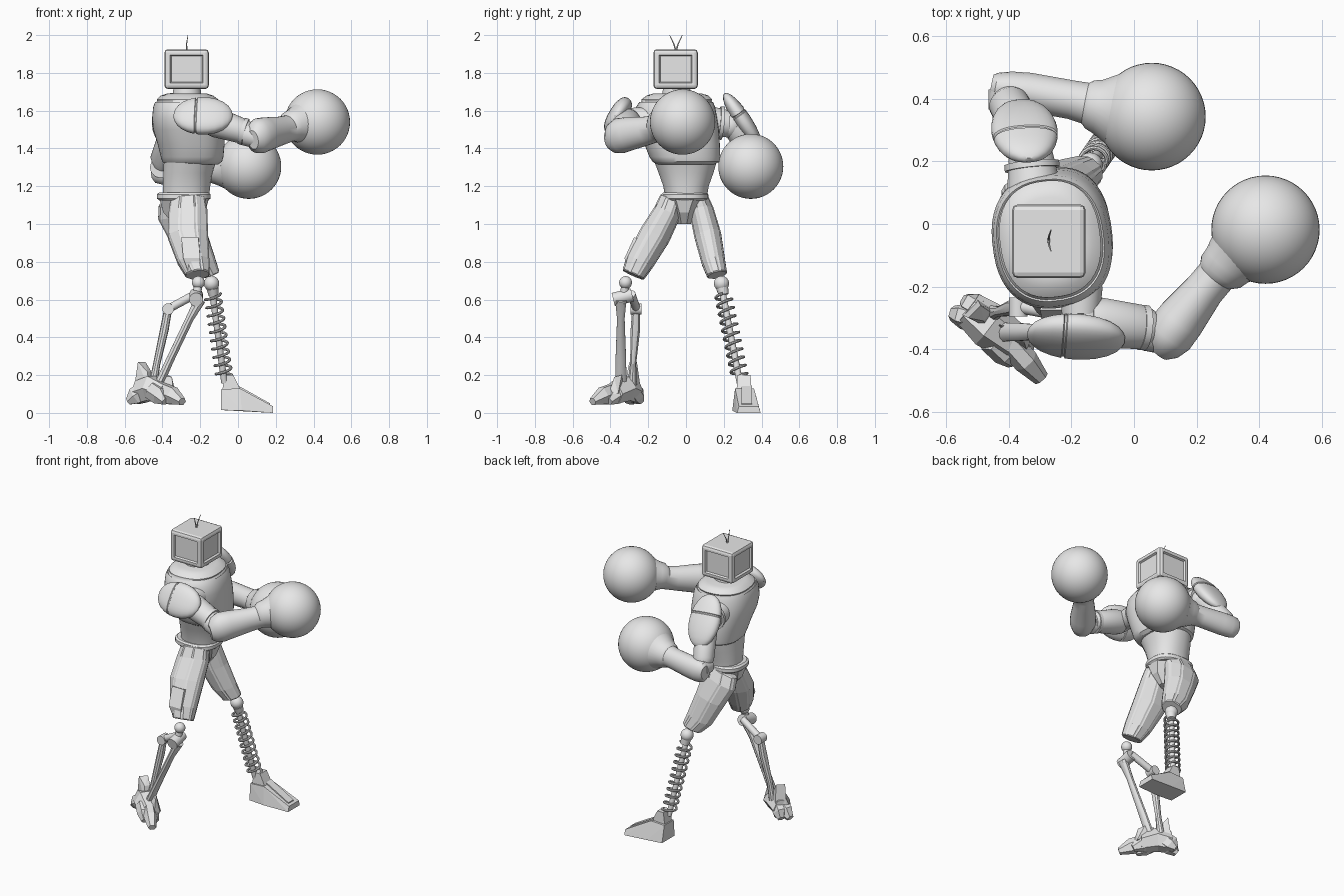
import bpy, bmesh, math
from mathutils import Vector as V

cube = bpy.data.objects.get("Cube")
if cube:
    bpy.data.objects.remove(cube, do_unlink=True)

grey = bpy.data.materials.new("light grey")
grey.use_nodes = True
grey.diffuse_color = (0.8, 0.8, 0.8, 1)
grey.node_tree.nodes["Principled BSDF"].inputs["Base Color"].default_value = (0.8, 0.8, 0.8, 1)
UP, FWD, SIDE = V((0, 0, 1)), V((1, 0, 0)), V((0, 1, 0))


def finish(name, bm, smooth=True):
    bmesh.ops.recalc_face_normals(bm, faces=bm.faces[:])
    me = bpy.data.meshes.new(name)
    bm.to_mesh(me)
    bm.free()
    ob = bpy.data.objects.new(name, me)
    bpy.context.collection.objects.link(ob)
    me.materials.append(grey)
    if smooth:
        bpy.ops.object.select_all(action='DESELECT')
        ob.select_set(True)
        bpy.context.view_layer.objects.active = ob
        bpy.ops.object.shade_smooth_by_angle(angle=math.radians(35))
    return ob


def loft(name, rings, ref=FWD, axis=None, sides=28, power=1.0, smooth=True, panel=0):
    """Skin rings (x, y, z, half-width along ref, half-width across); panel raises long planks."""
    axis = axis or (V(rings[-1][:3]) - V(rings[0][:3])).normalized()
    u = (ref - axis * ref.dot(axis)).normalized()
    w = axis.cross(u)
    bm = bmesh.new()
    loops = []
    grow = 1 / math.cos(math.pi / sides)
    for x, y, z, a, b in rings:
        loop = []
        for i in range(sides):
            t = math.tau * (i + 0.5) / sides
            c, s = math.cos(t), math.sin(t)
            c = math.copysign(abs(c) ** power, c) * a * grow
            s = math.copysign(abs(s) ** power, s) * b * grow
            loop.append(bm.verts.new(V((x, y, z)) + u * c + w * s))
        loops.append(loop)
    walls = []
    for p, q in zip(loops, loops[1:]):
        for i in range(sides):
            j = (i + 1) % sides
            walls.append(bm.faces.new((p[i], p[j], q[j], q[i])))
    bm.faces.new(loops[0][::-1])
    bm.faces.new(loops[-1])
    if panel:
        bmesh.ops.recalc_face_normals(bm, faces=bm.faces[:])
        for i in range(sides):
            bmesh.ops.inset_region(bm, faces=walls[i::sides], thickness=panel, depth=panel * 0.6)
    return finish(name, bm, smooth)


def rod(name, a, b, r0, r1=None, **kw):
    r1 = r1 or r0
    d = (V(b) - V(a)).normalized()
    kw.setdefault("ref", SIDE if abs(d.y) < 0.7 else UP)
    return loft(name, [(*a, r0, r0), (*b, r1, r1)], **kw)


def ball(name, centre, r, seg=20):
    bm = bmesh.new()
    bmesh.ops.create_uvsphere(bm, u_segments=seg * 2, v_segments=seg, radius=r)
    bmesh.ops.translate(bm, verts=bm.verts[:], vec=V(centre))
    return finish(name, bm)


def shell(name, a, b, wide, thick, ref):
    """Rounded armour pad with one groove across it."""
    rings = []
    for t in (0, .02, .07, .15, .25, .36, .37, .39, .40, .5, .6, .72, .84, .93, .98, 1):
        r = max(0.15, (1 - (2 * t - 1) ** 2) ** 0.45)
        r *= 0.93 if t in (.37, .39) else 1
        rings.append((*V(a).lerp(V(b), t), wide * r, thick * r))
    return loft(name, rings, ref=ref, power=0.85)


def hull(name, pts):
    bm = bmesh.new()
    for p in pts:
        bm.verts.new(p)
    bmesh.ops.convex_hull(bm, input=bm.verts[:])
    return finish(name, bm, False)


# Head: chamfered box with framed, recessed side panels
bm = bmesh.new()
bmesh.ops.create_cube(bm, size=1)
bmesh.ops.scale(bm, verts=bm.verts[:], vec=(0.235, 0.235, 0.21))
bmesh.ops.bevel(bm, geom=bm.edges[:], offset=0.018, segments=2, profile=0.5, affect='EDGES')
sides = [f for f in bm.faces if f.calc_area() > 0.02 and abs(f.normal.z) < 0.1]
bmesh.ops.inset_individual(bm, faces=sides, thickness=0.018, depth=0)
bmesh.ops.inset_individual(bm, faces=sides, thickness=0.008, depth=-0.012)
bmesh.ops.translate(bm, verts=bm.verts[:], vec=(-0.272, -0.055, 1.82))
finish("head", bm, False)
for s in (-1, 1):
    y = -0.053
    loft("antenna", [(-.272, y, 1.915, .004, .004), (-.272, y + s * .012, 1.955, .003, .003),
                     (-.265, y + s * .034, 2.0, .0015, .0015)], axis=UP, sides=6)
rod("neck", (-.27, -.05, 1.62), (-.27, -.05, 1.73), .085, .07)

# Torso, turned slightly, with a groove marking the collar
loft("chest", [(-.245, -.002, 1.315, .138, .152), (-.243, 0, 1.33, .156, .176),
               (-.243, -.006, 1.355, .163, .186), (-.248, -.02, 1.42, .174, .198),
               (-.258, -.04, 1.50, .188, .212), (-.262, -.053, 1.56, .19, .216),
               (-.264, -.055, 1.62, .182, .208), (-.267, -.052, 1.645, .17, .194),
               (-.267, -.052, 1.641, .165, .189), (-.268, -.05, 1.652, .158, .184),
               (-.268, -.048, 1.66, .16, .186), (-.27, -.045, 1.68, .136, .163),
               (-.27, -.045, 1.69, .105, .13)],
     axis=UP, ref=V((math.cos(.13), math.sin(.13), 0)), sides=48, power=0.84)
loft("waist", [(-.275, 0, 1.15, .122, .112), (-.272, 0, 1.2, .125, .12),
               (-.265, 0, 1.27, .13, .145), (-.252, -.003, 1.34, .14, .168)], axis=UP, power=0.9)
loft("belt", [(-.287, -.006, 1.125, .13, .115), (-.287, -.006, 1.135, .142, .124),
              (-.287, -.006, 1.157, .142, .124), (-.287, -.006, 1.167, .13, .115)], axis=UP, power=0.8)
loft("pelvis", [(-.28, -.01, 1.0, .06, .035), (-.285, -.01, 1.06, .11, .06),
                (-.285, -.008, 1.13, .13, .11)], axis=UP, sides=8, smooth=False)

# Right arm, punching forward
rod("right_shoulder_joint", (-.17, -.2, 1.55), (-.17, -.29, 1.555), .07, .06)
ball("right_shoulder_ball", (-.16, -.31, 1.55), .065)
shell("right_shoulder_pad", (-.34, -.35, 1.575), (-.03, -.37, 1.57), .108, .05, V((0, .5, .86)))
loft("right_upper_arm", [(-.15, -.31, 1.545, .07, .07), (-.11, -.315, 1.535, .078, .08),
                         (.03, -.33, 1.49, .066, .07), (.055, -.335, 1.48, .058, .06)], ref=UP)
rod("right_elbow_ring", (.02, -.33, 1.493), (.04, -.332, 1.487), .072)
loft("right_forearm", [(.08, -.41, 1.445, .05, .035), (.09, -.385, 1.455, .08, .065),
                       (.115, -.35, 1.467, .094, .08), (.15, -.305, 1.477, .089, .078),
                       (.225, -.21, 1.493, .076, .064), (.262, -.166, 1.503, .072, .064),
                       (.278, -.152, 1.518, .08, .08), (.30, -.13, 1.522, .088, .086),
                       (.34, -.095, 1.53, .112, .108)], ref=UP)
rod("right_elbow_hinge", (.04, -.345, 1.475), (.12, -.36, 1.455), .06)
ball("right_glove", (.42, -.018, 1.54), .173, 24)

# Left arm, drawn back
rod("left_shoulder_joint", (-.32, .12, 1.54), (-.33, .225, 1.53), .085, .07)
rod("left_shoulder_disc", (-.325, .175, 1.535), (-.327, .195, 1.533), .088)
ball("left_shoulder_ball", (-.335, .235, 1.52), .065)
shell("left_shoulder_pad", (-.335, .205, 1.69), (-.365, .39, 1.415), .105, .045, FWD)
loft("left_upper_arm", [(-.335, .25, 1.52, .06, .06), (-.35, .285, 1.48, .068, .068),
                        (-.40, .385, 1.34, .065, .062), (-.405, .4, 1.31, .05, .05)])
rod("left_elbow_hinge", (-.41, .365, 1.30), (-.41, .43, 1.30), .055)
loft("left_forearm", [(-.455, .44, 1.285, .045, .038), (-.44, .438, 1.283, .065, .046),
                      (-.40, .432, 1.28, .072, .056), (-.34, .422, 1.283, .072, .062),
                      (-.20, .397, 1.29, .066, .062), (-.155, .386, 1.293, .068, .066),
                      (-.142, .382, 1.295, .078, .078), (-.115, .375, 1.295, .087, .087),
                      (-.07, .367, 1.3, .113, .113)], ref=UP)
ball("left_glove", (.057, .343, 1.305), .172, 24)

# Thighs: faceted, with long raised planks
loft("right_thigh", [(-.265, -.075, 1.13, .085, .06), (-.265, -.10, 1.06, .098, .068),
                     (-.265, -.165, .94, .101, .078), (-.235, -.245, .80, .078, .07),
                     (-.213, -.28, .73, .058, .056)], axis=V((.1, -.45, -1)).normalized(),
     sides=8, smooth=False, panel=.009)
loft("left_thigh", [(-.31, .06, 1.13, .108, .053), (-.31, .085, 1.06, .112, .06),
                    (-.265, .115, .94, .094, .066), (-.205, .145, .80, .08, .057),
                    (-.16, .165, .73, .058, .048)], axis=V((.3, .25, -1)).normalized(),
     sides=8, smooth=False, panel=.009)
hull("right_thigh_guard", [(-.30, -.275, .93), (-.21, -.275, .93), (-.29, -.325, .82), (-.2, -.325, .82),
                           (-.29, -.2, .9), (-.2, -.2, .9), (-.265, -.315, .75), (-.2, -.315, .75)])

# Right lower leg: knee, hinge, twin struts
ball("right_knee", (-.21, -.32, .69), .034)
rod("right_knee_stem", (-.21, -.32, .68), (-.22, -.33, .61), .022)
rod("right_knee_hinge", (-.222, -.385, .60), (-.222, -.285, .625), .036)
rod("right_rear_link", (-.222, -.29, .63), (-.37, -.262, .55), .022)
rod("right_rear_hinge", (-.37, -.295, .55), (-.37, -.235, .55), .03)
loft("right_front_strut", [(-.2, -.345, .6, .03, .028), (-.255, -.345, .5, .02, .02),
                           (-.36, -.345, .28, .028, .02), (-.415, -.345, .16, .03, .022)], ref=SIDE, sides=10)
loft("right_rear_strut", [(-.37, -.265, .55, .02, .02), (-.39, -.268, .44, .025, .022),
                          (-.43, -.28, .26, .016, .018), (-.45, -.285, .15, .025, .022)], ref=SIDE, sides=10)

# Right foot: core, forward toes and heel claws
loft("right_foot_core", [(-.53, -.27, .11, .06, .05), (-.46, -.325, .13, .065, .065),
                         (-.38, -.385, .1, .05, .055)], ref=UP, sides=6, smooth=False)
toes = [((-.42, -.355), (-.295, -.495)), ((-.43, -.33), (-.335, -.41)), ((-.46, -.37), (-.385, -.44)),
        ((-.49, -.31), (-.58, -.285)), ((-.48, -.28), (-.54, -.245))]
for (x0, y0), (x1, y1) in toes:
    xm, ym = x0 * .4 + x1 * .6, y0 * .4 + y1 * .6
    loft("right_toe", [(x0, y0, .12, .045, .035), (xm, ym, .09, .045, .036),
                       (x1, y1, .06, .018, .022)], ref=UP, sides=6, smooth=False)
hull("right_ankle_guard", [(-.53, -.30, .27), (-.49, -.26, .27), (-.55, -.29, .13), (-.5, -.24, .13),
                           (-.48, -.31, .22), (-.46, -.28, .22), (-.47, -.33, .12), (-.45, -.27, .12)])
hull("right_side_guard", [(-.37, -.34, .2), (-.35, -.38, .19), (-.33, -.36, .1), (-.34, -.41, .1),
                          (-.43, -.32, .2), (-.44, -.36, .1)])

# Left lower leg: rod inside a coil spring
top, bottom = V((-.138, .19, .655)), V((-.072, .285, .19))
ball("left_knee", (-.14, .188, .685), .04)
rod("left_knee_cup", (-.135, .192, .66), (-.13, .2, .625), .032, .026)
rod("left_shin_rod", top, bottom - V((0, 0, .03)), .017)
down = (bottom - top).normalized()
e1 = (FWD - down * FWD.dot(down)).normalized()
e2 = down.cross(e1)
turns, steps = 10, 16
curve = bpy.data.curves.new("left_shin_spring", 'CURVE')
curve.dimensions = '3D'
curve.bevel_depth = .0075
curve.bevel_resolution = 2
curve.use_fill_caps = True
spline = curve.splines.new('POLY')
spline.points.add(turns * steps)
for i, p in enumerate(spline.points):
    t = math.tau * i / steps
    p.co = (*(top.lerp(bottom, .06 + .94 * i / (turns * steps))
              + (e1 * math.cos(t) + e2 * math.sin(t)) * .042), 1)
spring = bpy.data.objects.new("left_shin_spring", curve)
bpy.context.collection.objects.link(spring)
curve.materials.append(grey)
bpy.ops.object.select_all(action='DESELECT')
spring.select_set(True)
bpy.context.view_layer.objects.active = spring
bpy.ops.object.convert(target='MESH')
bpy.ops.object.shade_smooth_by_angle(angle=math.radians(35))

# Left foot: wedge boot with ankle block and top ridge
hull("left_foot", [(-.09, .25, .015), (-.09, .385, .015), (-.09, .26, .125), (-.09, .36, .125),
                   (.01, .26, .13), (.01, .36, .13), (.185, .27, 0), (.185, .395, 0),
                   (.185, .28, .035), (.185, .385, .035), (.02, .245, .012), (.02, .39, .012)])
hull("left_ankle_block", [(x, y, z) for z, lo, hi in ((.11, -.085, .02), (.2, -.07, -.025))
                          for x in (lo, hi) for y in (.262 + z * .05, .352 - z * .05)])
hull("left_foot_ridge", [(x, y, z) for x, z in ((0, .145), (.17, .05), (0, .1), (.17, .02))
                         for y in (.295, .35)])
